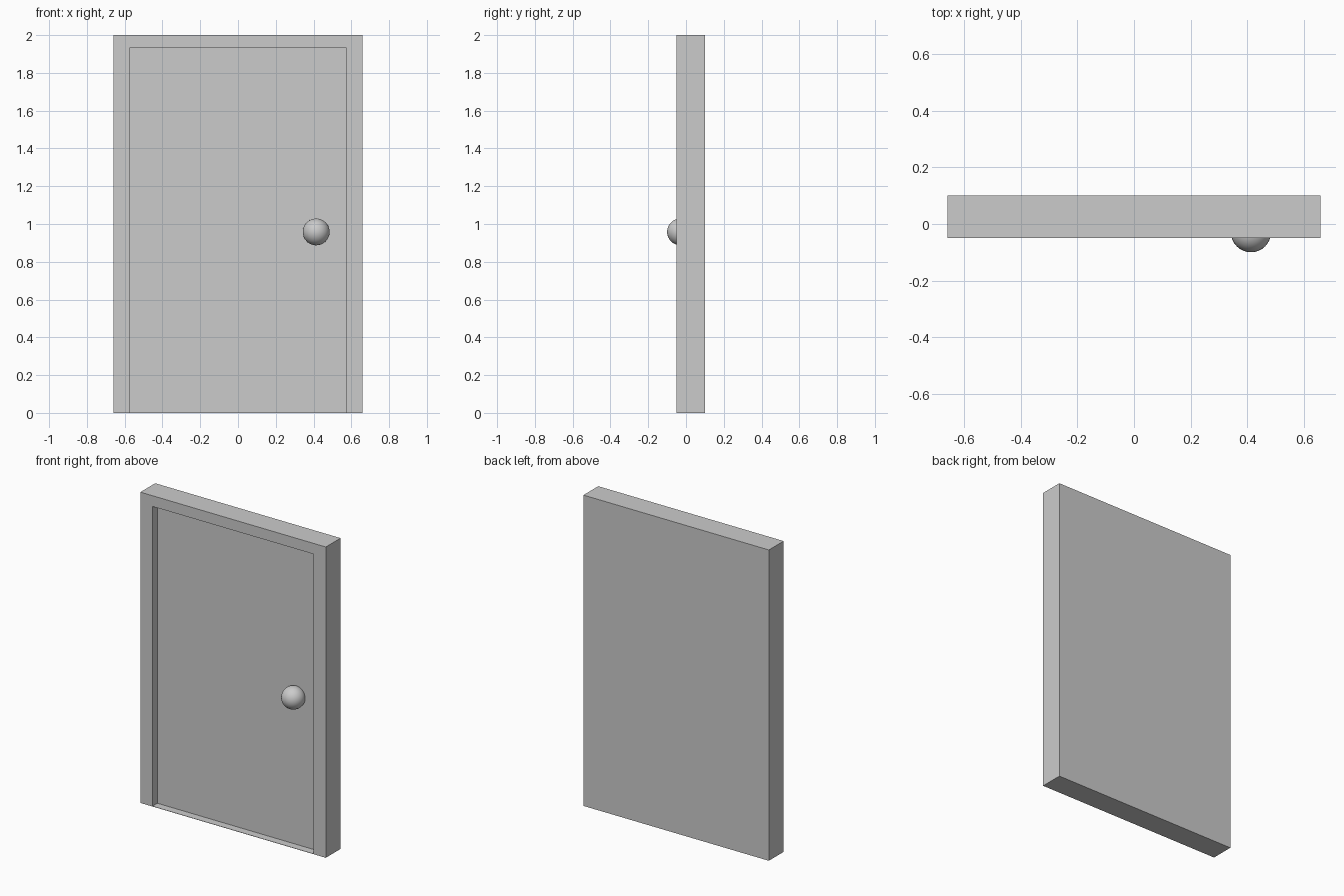
import bpy, bmesh
from mathutils import Vector

if "Cube" in bpy.data.objects:
    bpy.data.objects.remove(bpy.data.objects["Cube"])

W, H = 0.66, 2.0            # half width, height
FRONT, BACK = -0.05, 0.10   # depth range
IN_W, IN_H = 0.574, 1.931   # door opening half width, height
SILL, RECESS = 0.002, 0.05


def add_object(name, bm):
    mesh = bpy.data.meshes.new(name)
    bm.to_mesh(mesh)
    bm.free()
    obj = bpy.data.objects.new(name, mesh)
    bpy.context.collection.objects.link(obj)
    return obj


# Door and frame: one slab with the door panel recessed into its front face
bm = bmesh.new()
bmesh.ops.create_cube(bm, size=1)
for v in bm.verts:
    v.co = Vector((v.co.x * 2 * W,
                   FRONT if v.co.y < 0 else BACK,
                   H if v.co.z > 0 else 0))
bm.normal_update()
panel = min(bm.faces, key=lambda f: f.normal.y)
bmesh.ops.inset_individual(bm, faces=[panel], thickness=0.05)
for v in panel.verts:
    v.co.x = IN_W if v.co.x > 0 else -IN_W
    v.co.z = IN_H if v.co.z > 1 else SILL
recessed = bmesh.ops.extrude_discrete_faces(bm, faces=[panel])["faces"][0]
bmesh.ops.translate(bm, verts=recessed.verts, vec=(0, RECESS, 0))
bmesh.ops.recalc_face_normals(bm, faces=bm.faces)
add_object("door_and_frame", bm)

# Round door knob, partly sunk into the panel
bm = bmesh.new()
bmesh.ops.create_uvsphere(bm, u_segments=32, v_segments=16, radius=0.071)
bmesh.ops.translate(bm, verts=bm.verts, vec=(0.414, -0.029, 0.958))
for f in bm.faces:
    f.smooth = True
add_object("door_knob", bm)
